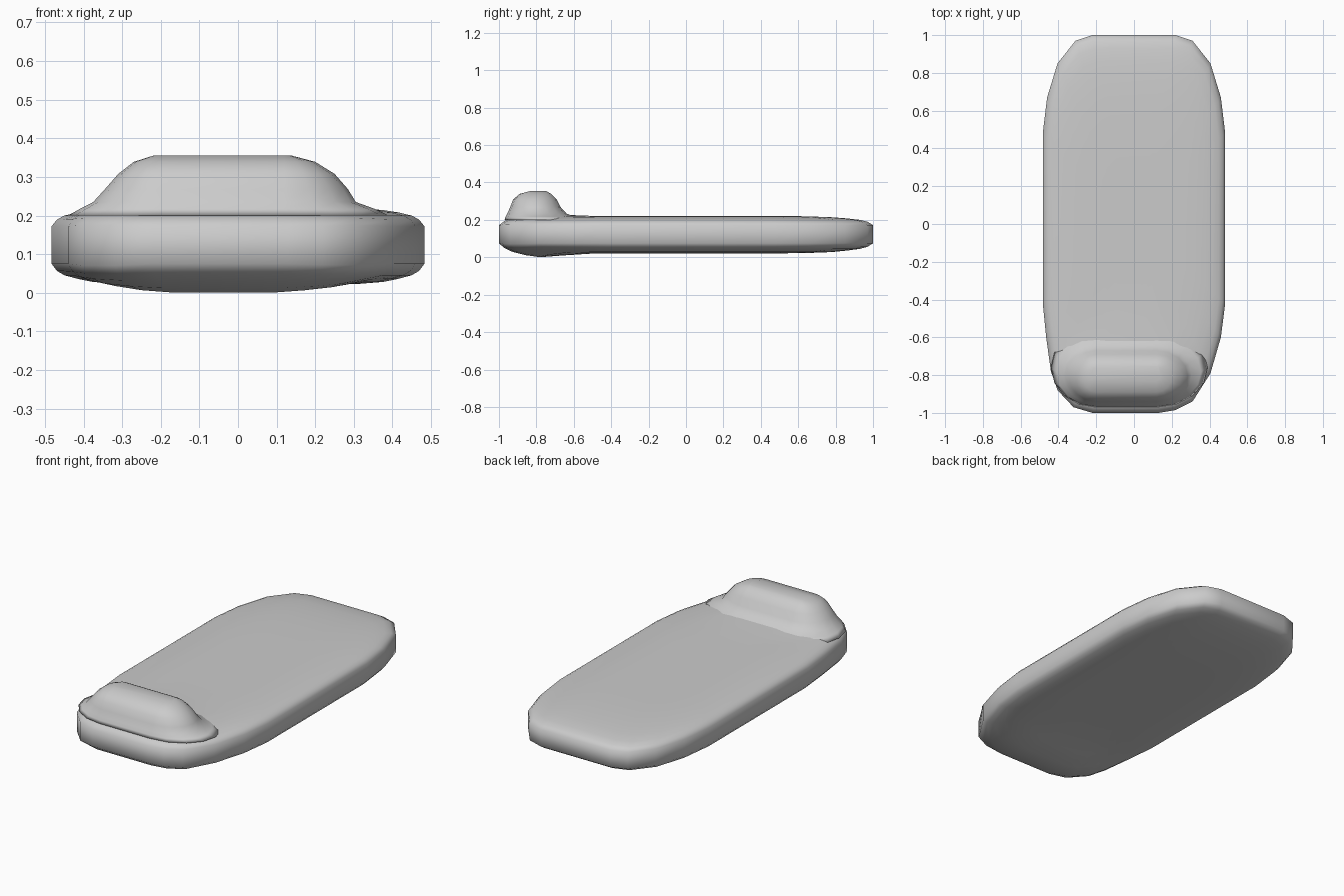
import bpy, bmesh, math

cube = bpy.data.objects.get("Cube")
if cube:
    bpy.data.objects.remove(cube, do_unlink=True)

grey = bpy.data.materials.new("light grey")
grey.use_nodes = True
grey.diffuse_color = (0.6, 0.6, 0.6, 1)
grey.node_tree.nodes["Principled BSDF"].inputs["Base Color"].default_value = (0.6, 0.6, 0.6, 1)


def loft(name, rings):
    """Skin a stack of equal rings, listed bottom to top, and cap both ends."""
    bm = bmesh.new()
    loops = [[bm.verts.new(p) for p in ring] for ring in rings]
    n = len(loops[0])
    for low, high in zip(loops, loops[1:]):
        for i in range(n):
            j = (i + 1) % n
            bm.faces.new((low[i], low[j], high[j], high[i]))
    bm.faces.new(loops[0][::-1])
    bm.faces.new(loops[-1])
    bmesh.ops.recalc_face_normals(bm, faces=bm.faces)
    for f in bm.faces:
        f.smooth = True
    mesh = bpy.data.meshes.new(name)
    bm.to_mesh(mesh)
    bm.free()
    mesh.materials.append(grey)
    obj = bpy.data.objects.new(name, mesh)
    bpy.context.collection.objects.link(obj)
    return obj


def bump(x, y):
    """Gentle swelling of the slab around the pillow."""
    return max(0, 1 - ((x + 0.04) / 0.4) ** 2) * max(0, 1 - ((y + 0.8) / 0.2) ** 2)


# Slab outline, counter-clockwise from the front left of the plan
back_half = [(0.483, 0.48), (0.46, 0.67), (0.405, 0.85), (0.31, 0.97), (0.22, 1.0)]
front_left = [(0.13, -1.0), (0.22, -0.985), (0.31, -0.94), (0.405, -0.79), (0.46, -0.6), (0.483, -0.42)]
front_right = [(-0.483, -0.42), (-0.465, -0.6), (-0.44, -0.78), (-0.405, -0.88), (-0.32, -0.97), (-0.22, -1.0)]
outline = front_left + back_half + [(-x, y) for x, y in reversed(back_half)] + front_right

# Inset scale, bottom height and top height of each slab ring
section = [(0.3, 0.02, 0.221), (0.5, 0.021, 0.221), (0.65, 0.023, 0.219), (0.78, 0.028, 0.214),
           (0.86, 0.036, 0.208), (0.93, 0.045, 0.2), (0.97, 0.056, 0.19), (1.0, 0.075, 0.172)]
lower = [[(x * s, y * s, lo - 0.031 * bump(x * s, y * s)) for x, y in outline] for s, lo, hi in section]
upper = [[(x * s, y * s, hi + 0.02 * bump(x * s, y * s)) for x, y in outline] for s, lo, hi in section]
loft("mattress", lower + upper[::-1])


# Pillow: straight middle with half-elliptical ends, flaring into the slab
def pillow_ring(x0, x1, y0, y1, z, steps=8):
    mid, half = (y0 + y1) / 2, (y1 - y0) / 2
    points = []
    for anchor, reach, start in ((0.12, x1 - 0.12, -math.pi / 2), (-0.2, -0.2 - x0, math.pi / 2)):
        for i in range(steps + 1):
            a = start + math.pi * i / steps
            points.append((anchor + reach * math.cos(a), mid + half * math.sin(a), z))
    return points


profile = [(-0.44, 0.39, -0.97, -0.55, 0.2), (-0.41, 0.355, -0.965, -0.6, 0.217),
           (-0.375, 0.305, -0.955, -0.64, 0.235), (-0.345, 0.285, -0.94, -0.67, 0.268),
           (-0.31, 0.25, -0.925, -0.69, 0.308), (-0.27, 0.2, -0.89, -0.72, 0.339),
           (-0.22, 0.14, -0.83, -0.75, 0.355)]
loft("pillow", [pillow_ring(*p) for p in profile])
